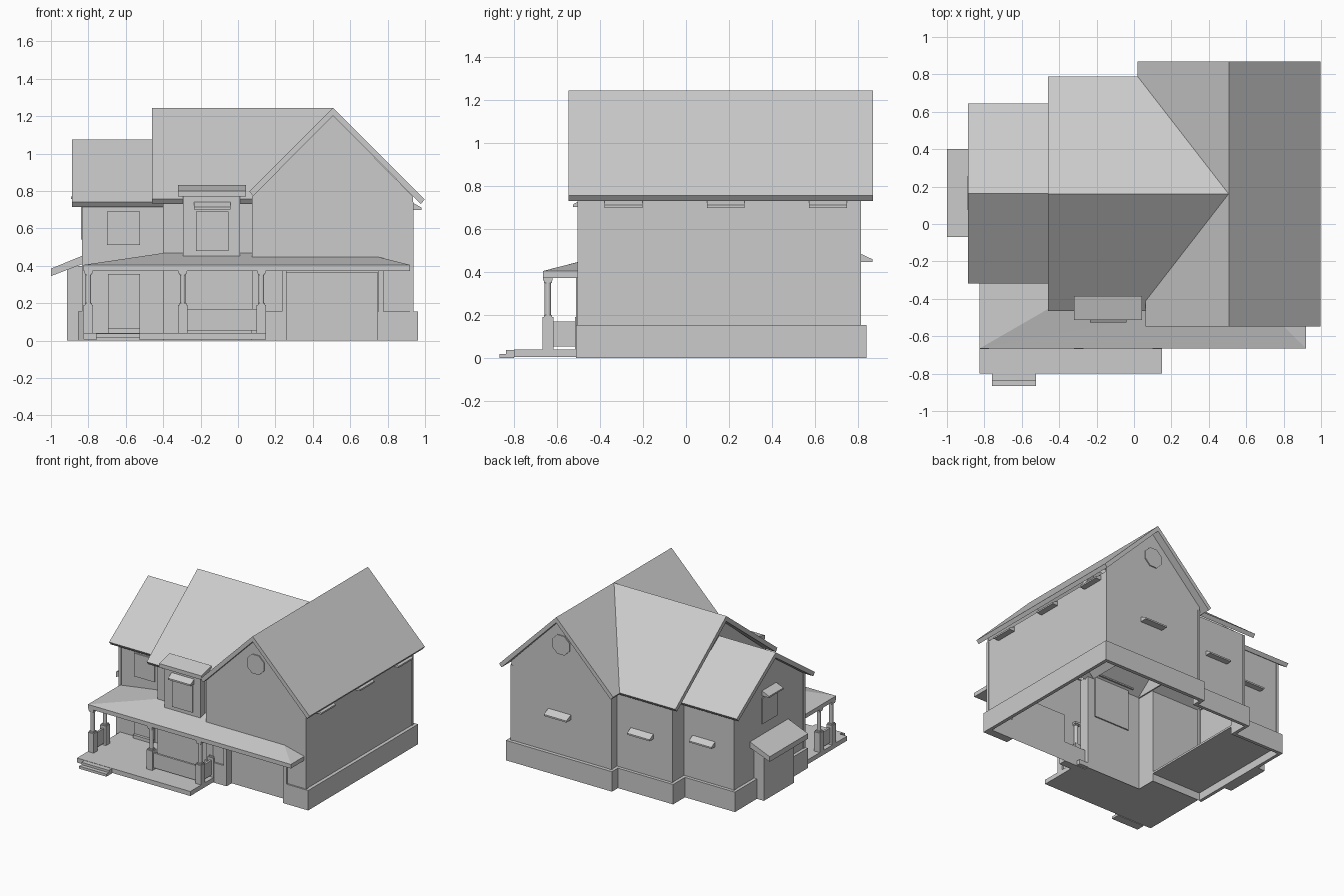
import bpy, bmesh, math

cube = bpy.data.objects.get("Cube")
if cube:
    bpy.data.objects.remove(cube, do_unlink=True)

GREY = (0.6, 0.6, 0.6, 1)
mat = bpy.data.materials.new("plain_grey")
mat.use_nodes = True
mat.diffuse_color = GREY
mat.node_tree.nodes["Principled BSDF"].inputs["Base Color"].default_value = GREY


def finish(name, bm):
    bmesh.ops.recalc_face_normals(bm, faces=bm.faces)
    mesh = bpy.data.meshes.new(name)
    bm.to_mesh(mesh)
    bm.free()
    mesh.materials.append(mat)
    obj = bpy.data.objects.new(name, mesh)
    bpy.context.scene.collection.objects.link(obj)


def prism(name, profile, axis, a, b, caps=True):
    """Extrude a 2D profile along an axis; the profile uses the other two axes in order."""
    bm = bmesh.new()

    def place(p, t):
        q = list(p)
        q.insert("xyz".index(axis), t)
        return bm.verts.new(q)
    lo = [place(p, a) for p in profile]
    hi = [place(p, b) for p in profile]
    n = len(profile)
    for i in range(n):
        j = (i + 1) % n
        bm.faces.new((lo[i], lo[j], hi[j], hi[i]))
    if caps:
        bm.faces.new(lo)
        bm.faces.new(hi)
    finish(name, bm)


def box(name, x, y, z):
    prism(name, [(x[0], y[0]), (x[1], y[0]), (x[1], y[1]), (x[0], y[1])], "z", *z)


def gable_roof(name, axis, mid, ridge, half, eave, a, b, near=None):
    """Chevron slab; near shortens the slope on the minus side."""
    near = near or half
    t = 0.042
    low = ridge - (ridge - eave) * near / half
    prism(name, [(mid, ridge), (mid + half, eave), (mid + half - 0.02, eave - 0.025),
                 (mid, ridge - t), (mid - near + 0.02, low - 0.025), (mid - near, low)], axis, a, b)


# Walls: one footprint, open below, with a recessed garage bay on the ground floor
G0, G1, DEEP, FLOOR2, TOP = 0.26, 0.745, -0.45, 0.375, 0.745
outline = [(0.935, -0.5), (0.935, 0.81), (0.075, 0.81), (0.075, 0.74), (-0.4, 0.74), (-0.4, 0.595),
           (-0.83, 0.595), (-0.83, -0.27), (-0.4, -0.27), (-0.4, -0.42), (0.075, -0.42), (0.075, -0.5)]
recess = [(G0, -0.5), (G0, DEEP), (G1, DEEP), (G1, -0.5)]
prism("lower_walls", outline + recess, "z", 0, FLOOR2, caps=False)
prism("upper_walls", outline, "z", FLOOR2, TOP, caps=False)
box("garage_ceiling", (G0, G1), (-0.5, DEEP), (FLOOR2 - 0.01, FLOOR2))
box("entry_floor", (-0.83, -0.4), (-0.27, 0.595), (0.06, 0.075))

# Gable end walls
for name, y in (("front_gable", -0.5), ("back_gable", 0.8)):
    prism(name, [(0.075, 0.745), (0.935, 0.745), (0.935, 0.77), (0.508, 1.205), (0.075, 0.77)], "y", y, y + 0.01)
prism("middle_gable", [(-0.42, 0.74), (0.74, 0.74), (0.161, 1.205)], "x", -0.4, -0.39)
prism("left_gable", [(-0.27, 0.73), (0.595, 0.73), (0.163, 1.035)], "x", -0.83, -0.82)

# Stone base, one run per wall, open at the garage and the porch
outer = [(0.962, -0.512), (0.962, 0.838), (0.05, 0.838), (0.05, 0.765), (-0.425, 0.765), (-0.425, 0.62),
         (-0.855, 0.62), (-0.855, -0.28)]
for i in range(7):
    prism("base_run", [outline[i], outline[i + 1], outer[i + 1], outer[i]], "z", 0, 0.155)
box("base_front_right", (G1, 0.962), (-0.512, DEEP), (0, 0.155))
box("base_front_left", (0.07, G0), (-0.512, DEEP), (0, 0.155))
for x in (0.235, 0.752):
    box("garage_jamb", (x, x + 0.025), (-0.512, -0.49), (0.155, FLOOR2))

# Main roofs; the right one is shorter where it stands in front of the middle roof
gable_roof("right_roof", "y", 0.508, 1.245, 0.49, 0.755, -0.4, 0.87)
gable_roof("right_roof_front", "y", 0.508, 1.245, 0.49, 0.755, -0.547, -0.4, near=0.447)
gable_roof("middle_roof", "x", 0.161, 1.243, 0.627, 0.757, -0.46, 0.508)
gable_roof("left_roof", "x", 0.163, 1.075, 0.48, 0.74, -0.887, -0.4)

# Corner boards
for x, y in ((0.929, -0.494), (0.929, 0.804), (0.081, 0.804), (-0.394, 0.734), (-0.824, 0.589), (-0.824, -0.264)):
    box("corner_board", (x - 0.01, x + 0.01), (y - 0.01, y + 0.01), (0.15, 0.74))

# Octagonal gable vents
for y in (-0.508, 0.8):
    ring = [(0.505 + 0.08 * math.cos(math.pi * (k + 0.5) / 4), 1.01 + 0.08 * math.sin(math.pi * (k + 0.5) / 4))
            for k in range(8)]
    prism("gable_vent", ring, "y", y, y + 0.018)


# Sloped window hoods: flat-bottomed wedges reaching d out of the wall
def hood(name, axis, wall, d, centre, z):
    prof = [(wall, z), (wall, z + 0.038), (wall + d, z + 0.012), (wall + d, z)]
    half = 0.088 if axis == "y" else 0.097
    prism(name, prof, axis, centre - half, centre + half)


for c in (-0.29, 0.185, 0.66):
    hood("right_hood", "y", 0.935, 0.046, c, 0.699)
hood("left_hood", "y", -0.83, -0.062, 0.165, 0.757)
for c, y, d in ((0.52, 0.81, 0.056), (-0.14, 0.74, 0.046), (-0.57, 0.595, 0.046)):
    hood("back_hood", "x", y, d, c, 0.448)

# Bay above the porch
box("bay", (-0.295, 0.012), (-0.48, -0.41), (0.44, 0.78))
prism("bay_roof", [(-0.512, 0.77), (-0.512, 0.8), (-0.385, 0.832), (-0.385, 0.77)], "x", -0.32, 0.043)
hood("bay_hood", "x", -0.48, -0.046, -0.138, 0.702)

# Windows and door as thin plates
box("bay_window", (-0.225, -0.05), (-0.4885, -0.48), (0.48, 0.69))
box("front_window", (-0.7, -0.525), (-0.2785, -0.27), (0.51, 0.69))
box("front_door", (-0.695, -0.525), (-0.2785, -0.27), (0.065, 0.355))
box("door_sill", (-0.695, -0.525), (-0.3, -0.27), (0.04, 0.065))
box("left_window", (-0.8385, -0.83), (0.075, 0.255), (0.54, 0.74))

# Porch floor and steps
box("porch_floor", (-0.825, 0.15), (-0.8, -0.42), (0.005, 0.04))
box("porch_floor_back", (-0.825, -0.4), (-0.42, -0.27), (0.005, 0.04))
box("upper_step", (-0.76, -0.525), (-0.837, -0.8), (0.005, 0.038))
box("lower_step", (-0.76, -0.525), (-0.867, -0.8), (0, 0.02))

# Hipped porch roof: sloped top planes, fascia and flat soffit
bm = bmesh.new()
E, S = 0.405, 0.373
eave = [(-0.825, -0.27), (-0.825, -0.665), (0.92, -0.665), (0.92, -0.5)]
inner = [(0.075, -0.5), (0.075, -0.42), (-0.4, -0.42), (-0.4, -0.27)]
e = [bm.verts.new((x, y, E)) for x, y in eave]
lip = [bm.verts.new((x, y, S)) for x, y in eave]
soffit_in = [bm.verts.new((x, y, S)) for x, y in inner]
r1 = bm.verts.new((0.75, -0.5, 0.447))
r2 = bm.verts.new((0.075, -0.5, 0.447))
r3 = bm.verts.new((0.075, -0.42, 0.468))
r4 = bm.verts.new((-0.4, -0.42, 0.468))
r5 = bm.verts.new((-0.4, -0.27, 0.468))
for f in ((e[0], e[1], r4, r5), (e[1], e[2], r1, r2), (e[1], r2, r3, r4), (e[2], e[3], r1)):
    bm.faces.new(f)
for i in range(3):
    bm.faces.new((e[i], e[i + 1], lip[i + 1], lip[i]))
bm.faces.new(lip + soffit_in)
finish("porch_roof", bm)

# Porch columns with square pedestals and caps
for x, y in ((-0.8, -0.642), (-0.295, -0.642), (0.125, -0.642), (-0.8, -0.49), (0.125, -0.49)):
    for part, h, z0, z1 in (("pedestal", 0.025, 0.04, 0.19), ("pedestal_cap", 0.019, 0.19, 0.2),
                            ("column_neck", 0.018, 0.35, 0.36), ("column_cap", 0.022, 0.36, 0.375)):
        box(part, (x - h, x + h), (y - h, y + h), (z0, z1))
    shaft = [(x + 0.015 * math.cos(k * math.pi / 6), y + 0.015 * math.sin(k * math.pi / 6)) for k in range(12)]
    prism("column", shaft, "z", 0.2, 0.35)

# Solid railings
box("front_rail", (-0.275, 0.105), (-0.65, -0.634), (0.055, 0.17))
for name, x in (("left_rail", -0.8), ("right_rail", 0.125)):
    box(name, (x - 0.008, x + 0.008), (-0.62, -0.51), (0.055, 0.17))

# Side entrance with lean-to roof
box("side_entry", (-0.915, -0.83), (-0.02, 0.35), (0, 0.4))
prism("side_entry_roof", [(-1, 0.345), (-1, 0.385), (-0.83, 0.455), (-0.83, 0.41)], "y", -0.07, 0.4)
